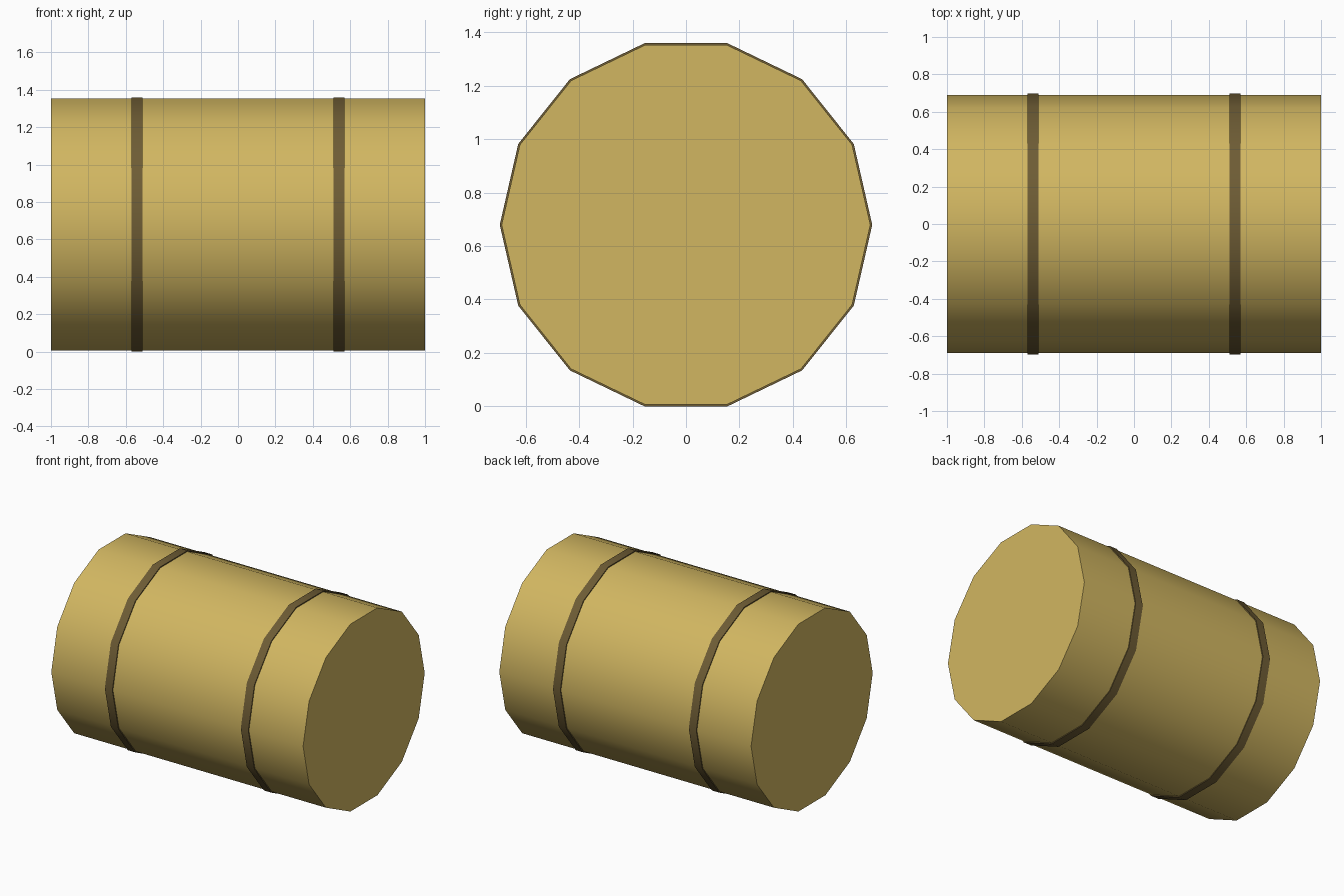
import bpy
import bmesh
from math import cos, sin, pi, radians

SIDES = 14
BAND_RADIUS = 0.697
AXIS_Z = BAND_RADIUS * cos(pi / SIDES)

if "Cube" in bpy.data.objects:
    bpy.data.objects.remove(bpy.data.objects["Cube"], do_unlink=True)


def make_material(name, colour):
    mat = bpy.data.materials.new(name)
    mat.use_nodes = True
    mat.diffuse_color = colour
    bsdf = mat.node_tree.nodes["Principled BSDF"]
    bsdf.inputs["Base Color"].default_value = colour
    bsdf.inputs["Roughness"].default_value = 0.9
    return mat


def lathe(name, profile, mat, closed):
    """Turn (x, radius) points about the long axis; an open profile gets end caps."""
    bm = bmesh.new()
    rings = []
    for x, r in profile:
        angles = [2 * pi * i / SIDES for i in range(SIDES)]
        rings.append([bm.verts.new((x, r * cos(a), r * sin(a))) for a in angles])
    pairs = list(zip(rings, rings[1:]))
    if closed:
        pairs.append((rings[-1], rings[0]))
    else:
        bm.faces.new(rings[0])
        bm.faces.new(rings[-1])
    for a, b in pairs:
        for i in range(SIDES):
            j = (i + 1) % SIDES
            bm.faces.new((a[i], a[j], b[j], b[i]))
    bmesh.ops.recalc_face_normals(bm, faces=bm.faces)
    mesh = bpy.data.meshes.new(name)
    bm.to_mesh(mesh)
    bm.free()
    mesh.materials.append(mat)
    obj = bpy.data.objects.new(name, mesh)
    obj.location.z = AXIS_Z
    bpy.context.collection.objects.link(obj)
    bpy.ops.object.select_all(action="DESELECT")
    obj.select_set(True)
    bpy.context.view_layer.objects.active = obj
    bpy.ops.object.shade_smooth_by_angle(angle=radians(30))
    return obj


straw = make_material("straw", (0.64, 0.47, 0.12, 1))
twine = make_material("twine", (0.155, 0.107, 0.035, 1))

# Rolled body with flat ends
lathe("bale_body", [(-1, 0.69), (1, 0.69)], straw, closed=False)

# Two thin bands wrapped around the body
for name, x in (("right_band", -0.54), ("left_band", 0.54)):
    lo, hi = x - 0.03, x + 0.03
    profile = [(lo, 0.68), (lo, BAND_RADIUS), (hi, BAND_RADIUS), (hi, 0.68)]
    lathe(name, profile, twine, closed=True)
